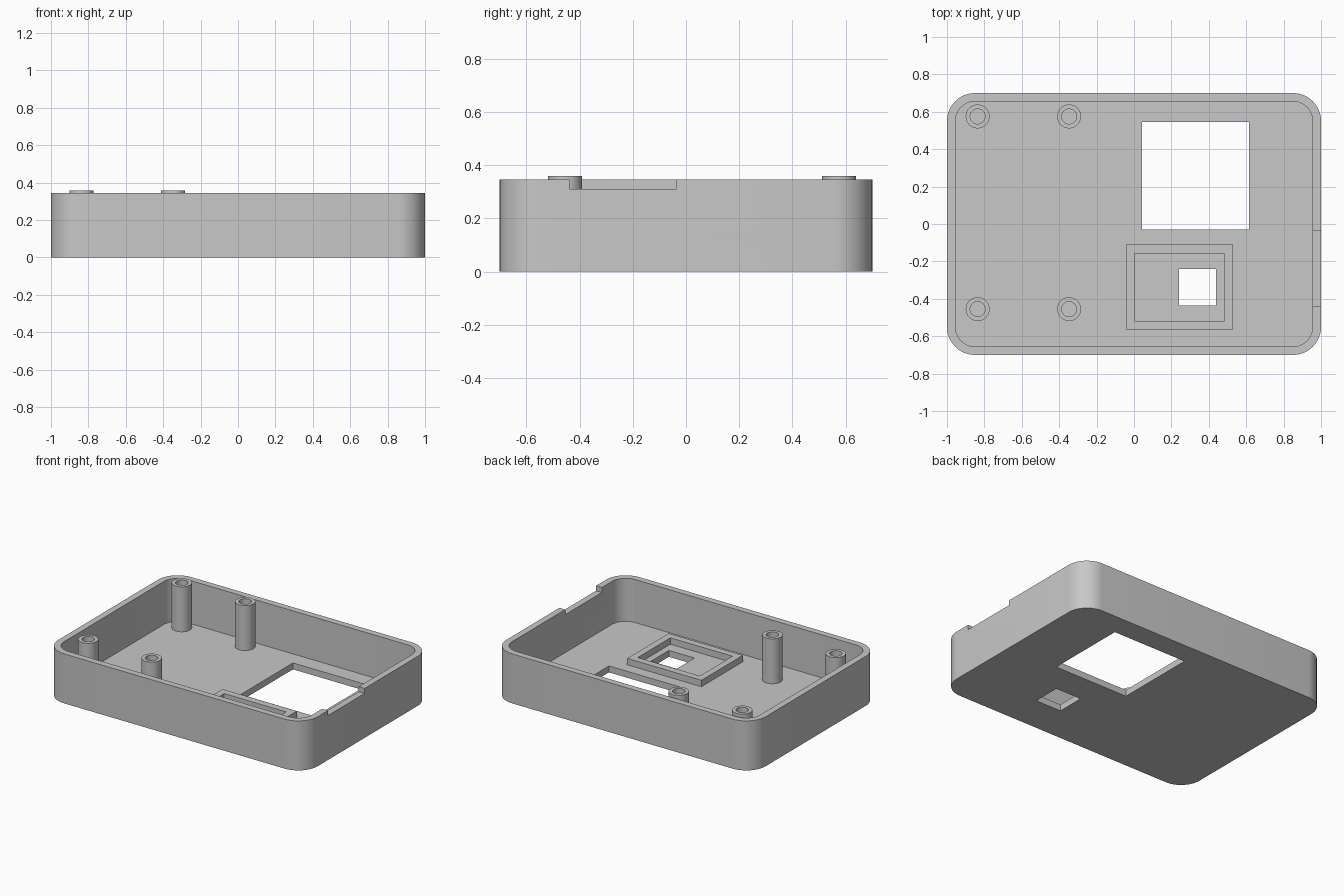
import bpy, bmesh, math

if "Cube" in bpy.data.objects:
    bpy.data.objects.remove(bpy.data.objects["Cube"])

FLOOR = 0.045   # floor thickness
RIM = 0.345     # wall height

grey = bpy.data.materials.new("grey_plastic")
grey.diffuse_color = (0.58, 0.58, 0.58, 1)
grey.use_nodes = True
grey.node_tree.nodes["Principled BSDF"].inputs["Base Color"].default_value = grey.diffuse_color


def prism(name, outline, z0, z1):
    """Extrude a flat outline from z0 to z1."""
    bm = bmesh.new()
    face = bm.faces.new([bm.verts.new((x, y, z0)) for x, y in outline])
    top = bmesh.ops.extrude_face_region(bm, geom=[face])["geom"]
    bmesh.ops.translate(bm, vec=(0, 0, z1 - z0),
                        verts=[v for v in top if isinstance(v, bmesh.types.BMVert)])
    bmesh.ops.recalc_face_normals(bm, faces=bm.faces)
    mesh = bpy.data.meshes.new(name)
    bm.to_mesh(mesh)
    bm.free()
    mesh.materials.append(grey)
    obj = bpy.data.objects.new(name, mesh)
    bpy.context.collection.objects.link(obj)
    return obj


def rect(x0, x1, y0, y1):
    return [(x0, y0), (x1, y0), (x1, y1), (x0, y1)]


def circle(cx, cy, r, n=32):
    return [(cx + r * math.cos(2 * math.pi * i / n),
             cy + r * math.sin(2 * math.pi * i / n)) for i in range(n)]


def rounded(hx, hy, r, n=12):
    pts = []
    for q, (sx, sy) in enumerate([(1, 1), (-1, 1), (-1, -1), (1, -1)]):
        for i in range(n + 1):
            a = math.pi / 2 * (q + i / n)
            pts.append((sx * (hx - r) + r * math.cos(a), sy * (hy - r) + r * math.sin(a)))
    return pts


def cut(obj, *cutters):
    """Subtract the cutters, then remove them."""
    bpy.ops.object.select_all(action='DESELECT')
    bpy.context.view_layer.objects.active = obj
    obj.select_set(True)
    for c in cutters:
        mod = obj.modifiers.new("cut", 'BOOLEAN')
        mod.operation, mod.solver, mod.object = 'DIFFERENCE', 'EXACT', c
        bpy.ops.object.modifier_apply(modifier=mod.name)
        bpy.data.objects.remove(c)
    bpy.ops.object.shade_smooth_by_angle(angle=math.radians(30))


# Open tray with rounded corners, two floor openings and a notch in the right rim
tray = prism("tray", rounded(1, 0.70, 0.15), 0, RIM)
cut(tray,
    prism("cavity", rounded(0.955, 0.655, 0.105), FLOOR, RIM + 0.1),
    prism("large_window", rect(0.042, 0.615, -0.03, 0.545), -0.1, 0.2),
    prism("small_window", rect(0.24, 0.438, -0.437, -0.24), -0.1, 0.2),
    prism("rim_notch", rect(0.9, 1.1, -0.438, -0.035), 0.31, RIM + 0.1))

# Raised frame around the small opening
frame = prism("raised_frame", rect(-0.042, 0.53, -0.565, -0.11), FLOOR, 0.09)
cut(frame, prism("frame_hole", rect(0.004, 0.483, -0.518, -0.158), 0, 0.2))

# Four hollow screw posts standing just above the rim
for x in (-0.836, -0.347):
    for y in (-0.455, 0.575):
        post = prism("screw_post", circle(x, y, 0.064), FLOOR, 0.358)
        cut(post, prism("post_hole", circle(x, y, 0.04), 0, 0.5))
